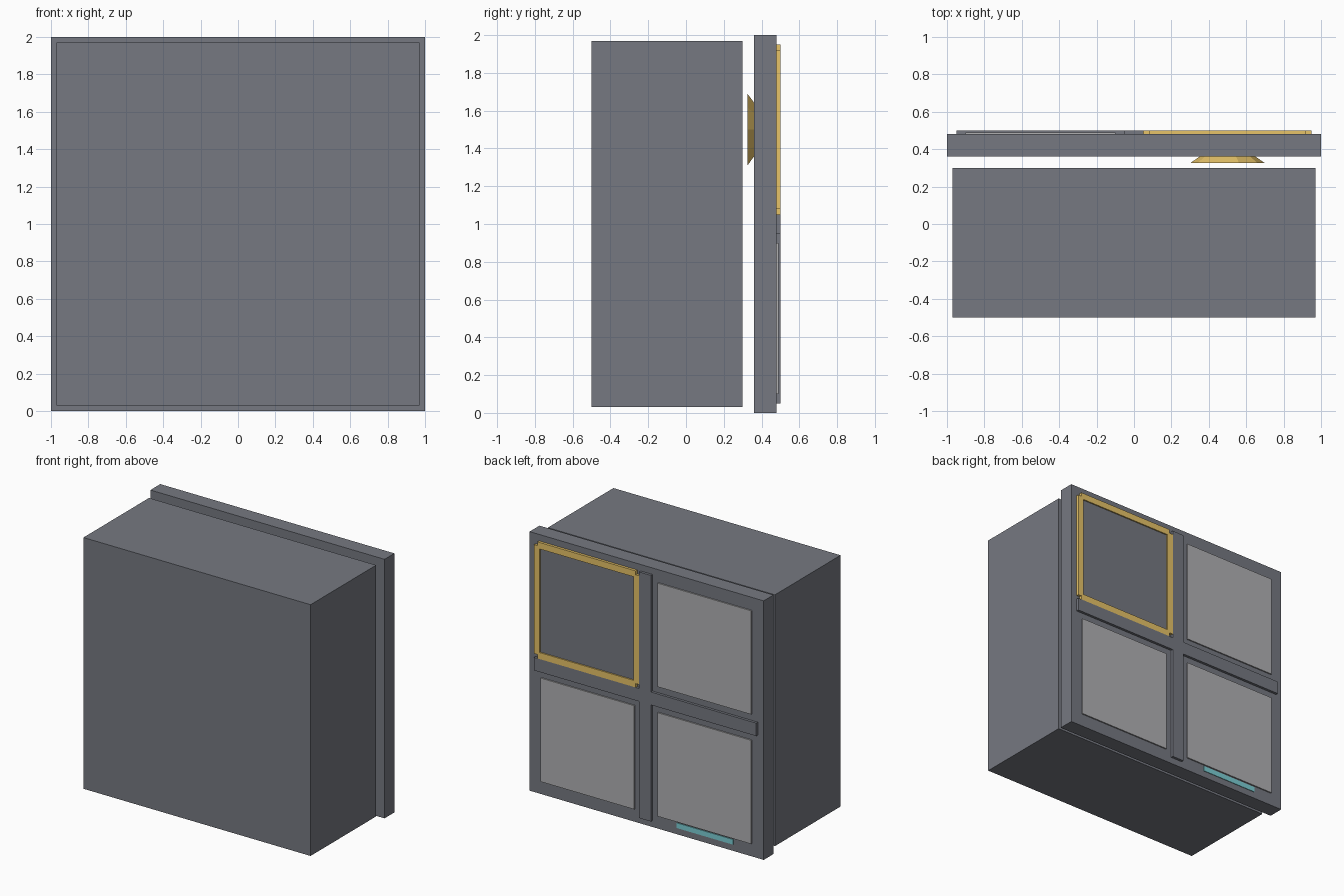
import bpy, math

if "Cube" in bpy.data.objects:
    bpy.data.objects.remove(bpy.data.objects["Cube"])


def material(name, rgb):
    m = bpy.data.materials.new(name)
    m.diffuse_color = (*rgb, 1)
    m.use_nodes = True
    m.node_tree.nodes["Principled BSDF"].inputs["Base Color"].default_value = m.diffuse_color
    return m


gold = material("gold", (0.80, 0.55, 0.14))
teal = material("teal", (0.20, 0.62, 0.66))
pale = material("pale_grey", (0.44, 0.44, 0.45))
dark = material("dark_grey", (0.18, 0.19, 0.22))


def box(name, x, y, z, mat=dark):
    """Box from (min, max) ranges on each axis."""
    bpy.ops.mesh.primitive_cube_add(size=1, location=[sum(r) / 2 for r in (x, y, z)])
    o = bpy.context.object
    o.name = name
    o.scale = [r[1] - r[0] for r in (x, y, z)]
    bpy.ops.object.transform_apply(location=False, rotation=False, scale=True)
    o.data.materials.append(mat)
    return o


# Main body and the separate back plate
box("body", (-0.97, 0.97), (-0.5, 0.3), (0.03, 1.97))
box("back_plate", (-1, 1), (0.36, 0.48), (0, 2))

# Raised cross dividing the plate into four
RAISED = (0.48, 0.5)
box("vertical_divider", (-0.05, 0.05), RAISED, (0.05, 1.95))
for side, x in (("left", (-0.95, -0.05)), ("right", (0.05, 0.95))):
    box(f"horizontal_divider_{side}", x, RAISED, (0.95, 1.05))

# Three pale panels, and a dark one inside the gold frame
for i, (cx, cz, mat) in enumerate(((-0.5, 0.5, pale), (0.5, 0.5, pale),
                                   (-0.5, 1.5, pale), (0.5, 1.5, dark))):
    box(f"panel_{i}", (cx - 0.4, cx + 0.4), (0.48, 0.49), (cz - 0.4, cz + 0.4), mat)

# Gold frame around the fourth panel, with notched corners
for i, (a, b) in enumerate(((-0.45, -0.40), (0.40, 0.45))):
    box(f"frame_upright_{i}", (0.5 + a, 0.5 + b), RAISED, (1.08, 1.92), gold)
    box(f"frame_rail_{i}", (0.08, 0.92), RAISED, (1.5 + a, 1.5 + b), gold)

# Teal strip under the lower panel
box("light_strip", (-0.74, -0.26), (0.48, 0.485), (0.05, 0.09), teal)

# Ten-sided gold knob in the gap, wide end towards the body, corners along x
bpy.ops.mesh.primitive_cone_add(vertices=10, radius1=0.2, radius2=0.1, depth=0.07,
                                location=(0.5, 0.36, 1.5))
knob = bpy.context.object
knob.name = "knob"
knob.rotation_mode = 'ZYX'
knob.rotation_euler = (-math.pi / 2, 0, math.pi / 2)
knob.data.materials.append(gold)
